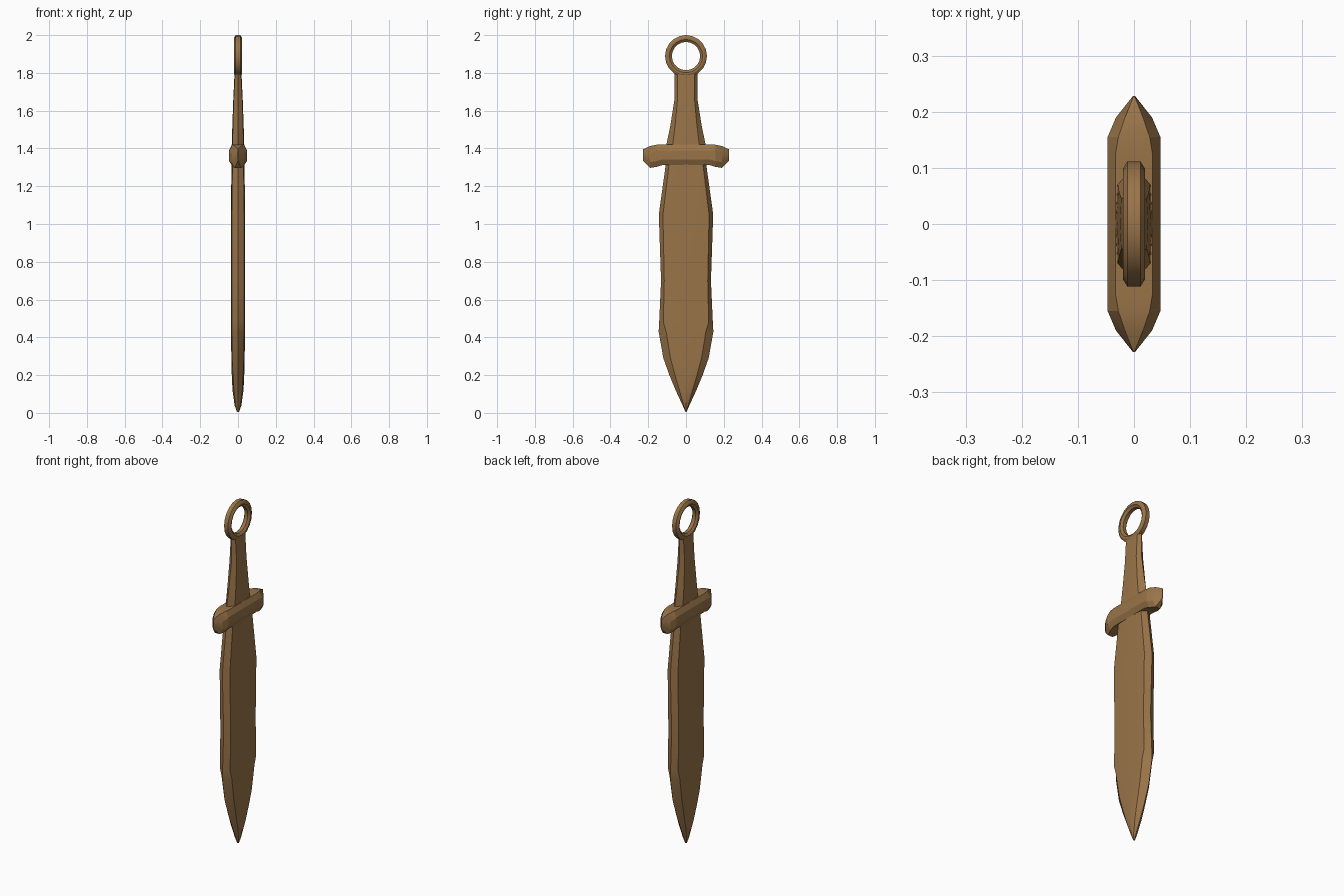
import bpy, bmesh, math

if "Cube" in bpy.data.objects:
    bpy.data.objects.remove(bpy.data.objects["Cube"])

bronze = bpy.data.materials.new("aged bronze")
bronze.diffuse_color = (0.32, 0.175, 0.066, 1)
bronze.use_nodes = True
bronze.node_tree.nodes["Principled BSDF"].inputs["Base Color"].default_value = bronze.diffuse_color


def finish(bm, name, angle=28):
    bmesh.ops.remove_doubles(bm, verts=bm.verts, dist=0.0001)
    bmesh.ops.recalc_face_normals(bm, faces=bm.faces)
    me = bpy.data.meshes.new(name)
    bm.to_mesh(me)
    bm.free()
    me.materials.append(bronze)
    ob = bpy.data.objects.new(name, me)
    bpy.context.collection.objects.link(ob)
    bpy.ops.object.select_all(action='DESELECT')
    ob.select_set(True)
    bpy.context.view_layer.objects.active = ob
    bpy.ops.object.shade_smooth_by_angle(angle=math.radians(angle))
    return ob


def loft(name, rings, closed=False, angle=28):
    """Skin a list of equal-length vertex rings."""
    bm = bmesh.new()
    vr = [[bm.verts.new(p) for p in r] for r in rings]
    n = len(rings[0])
    pairs = list(zip(vr, vr[1:])) + ([(vr[-1], vr[0])] if closed else [])
    for a, b in pairs:
        for i in range(n):
            j = (i + 1) % n
            bm.faces.new((a[i], a[j], b[j], b[i]))
    if not closed:
        bm.faces.new(vr[0])
        bm.faces.new(vr[-1])
    return finish(bm, name, angle)


def sharp_section(z, w, inner, t, te):
    """Flat eight-point section: sharp edges at +-w, bevels starting at +-inner."""
    return [(0, w, z), (te, inner, z), (t, 0, z), (te, -inner, z),
            (0, -w, z), (-te, -inner, z), (-t, 0, z), (-te, inner, z)]


# Blade: z, half width, bevel start, centre and bevel half thickness
blade = [(0.005, 0.003, 0.002, 0.006, 0.004), (0.04, 0.018, 0.012, 0.018, 0.012),
         (0.12, 0.055, 0.035, 0.029, 0.022), (0.20, 0.088, 0.058, 0.033, 0.027),
         (0.29, 0.120, 0.082, 0.035, 0.031), (0.43, 0.145, 0.105, 0.038, 0.033),
         (0.48, 0.142, 0.120, 0.038, 0.033),
         (0.70, 0.132, 0.115, 0.038, 0.033), (1.05, 0.144, 0.122, 0.038, 0.033),
         (1.33, 0.105, 0.088, 0.034, 0.029)]
loft("blade", [sharp_section(*s) for s in blade])

# Grip, tapering up to the ring
grip = [(1.36, 0.112, 0.075, 0.034, 0.030), (1.42, 0.104, 0.070, 0.033, 0.029),
        (1.52, 0.083, 0.058, 0.030, 0.027), (1.66, 0.061, 0.045, 0.025, 0.023),
        (1.805, 0.060, 0.045, 0.018, 0.015)]
loft("grip", [sharp_section(*s) for s in grip])

# Crossguard: y, wide and narrow half thickness, bottom, shoulder, top
half = [(0.228, 0.002, 0.001, 1.335, 1.37, 1.395), (0.190, 0.032, 0.016, 1.297, 1.372, 1.413),
        (0.155, 0.047, 0.028, 1.303, 1.388, 1.42), (0.125, 0.047, 0.033, 1.312, 1.390, 1.42)]
stations = [(-s[0],) + s[1:] for s in half] + half[::-1]
loft("crossguard", [[(a, y, sh), (b, y, top), (-b, y, top), (-a, y, sh),
                     (-a, y, bot + 0.03), (-b, y, bot), (b, y, bot), (a, y, bot + 0.03)]
                    for y, a, b, bot, sh, top in stations], angle=15)

# Ring pommel
section = [(0.111, 0.012), (0.098, 0.020), (0.088, 0.020), (0.075, 0.010),
           (0.075, -0.010), (0.088, -0.020), (0.098, -0.020), (0.111, -0.012)]
N = 20
loft("ring_pommel", [[(x, r * math.sin(k * math.tau / N), 1.889 + r * math.cos(k * math.tau / N))
                      for r, x in section] for k in range(N)], closed=True)
